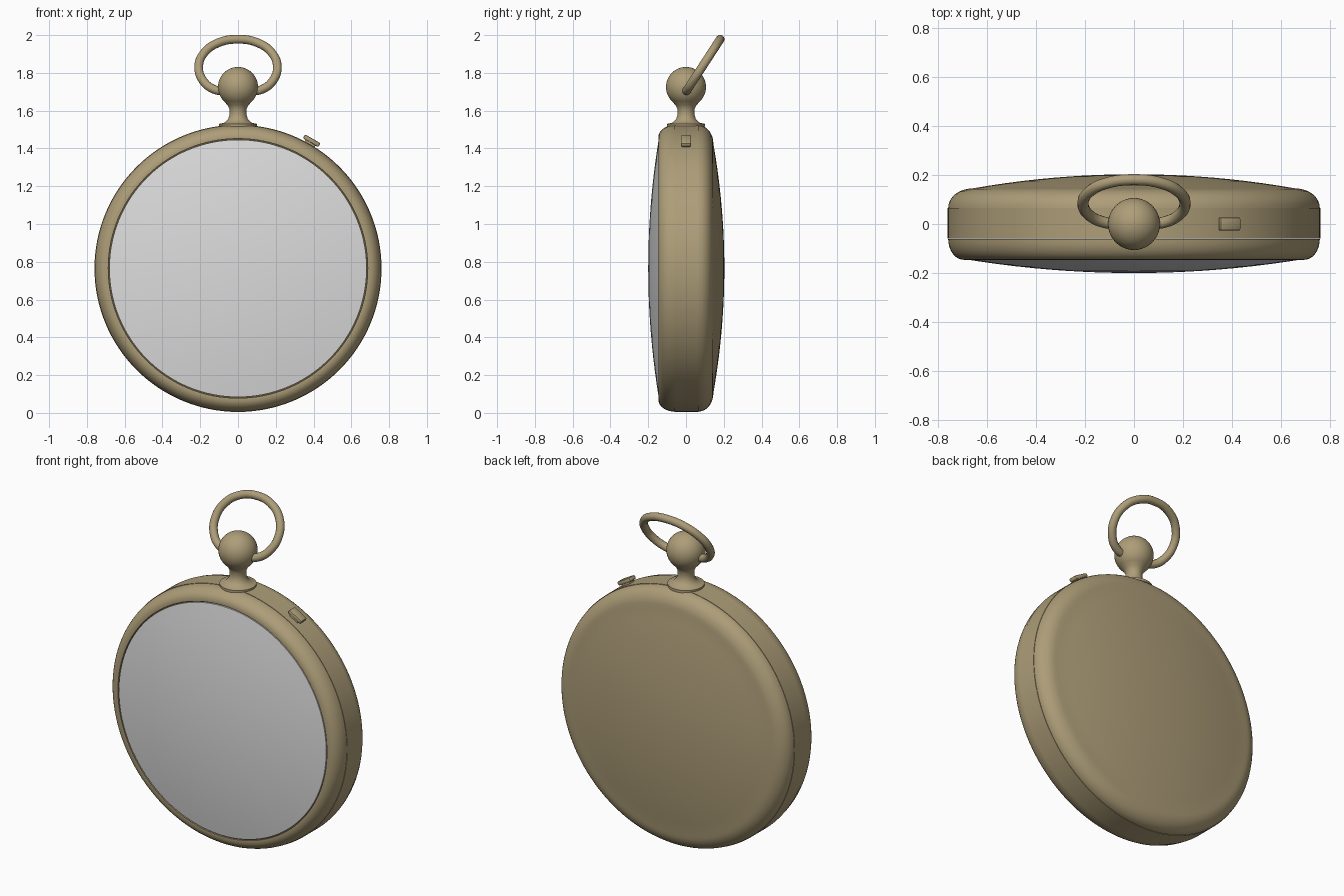
import bpy, bmesh, math
from mathutils import Vector, Matrix

old = bpy.data.objects.get("Cube")
if old:
    bpy.data.objects.remove(old)

CENTRE = Vector((0, 0, 0.765))
RADIUS = 0.76


def material(name, rgb):
    m = bpy.data.materials.new(name)
    m.use_nodes = True
    m.diffuse_color = (*rgb, 1)
    bsdf = next(n for n in m.node_tree.nodes if n.type == 'BSDF_PRINCIPLED')
    bsdf.inputs["Base Color"].default_value = (*rgb, 1)
    return m


brass = material("antique brass", (0.42, 0.34, 0.19))
shadow_brass = material("dark brass", (0.1, 0.08, 0.04))
glass = material("pale glass", (0.72, 0.72, 0.72))


def finish(obj, mat, angle=35):
    obj.data.materials.append(mat)
    bpy.ops.object.select_all(action='DESELECT')
    obj.select_set(True)
    bpy.context.view_layer.objects.active = obj
    bpy.ops.object.shade_smooth_by_angle(angle=math.radians(angle))
    return obj


def from_bmesh(name, bm, mat):
    bmesh.ops.remove_doubles(bm, verts=bm.verts, dist=1e-5)
    bmesh.ops.recalc_face_normals(bm, faces=bm.faces)
    mesh = bpy.data.meshes.new(name)
    bm.to_mesh(mesh)
    bm.free()
    obj = bpy.data.objects.new(name, mesh)
    bpy.context.collection.objects.link(obj)
    return finish(obj, mat)


def lathe(name, profile, mat, matrix, steps=128):
    """Turn (radius, height) points around the z axis, then place the result."""
    bm = bmesh.new()
    verts = [bm.verts.new((r, 0, h)) for r, h in profile]
    edges = [bm.edges.new(pair) for pair in zip(verts, verts[1:])]
    bmesh.ops.spin(bm, geom=verts + edges, axis=(0, 0, 1), cent=(0, 0, 0),
                   angle=math.tau, steps=steps, use_duplicate=False)
    bmesh.ops.transform(bm, matrix=matrix, verts=bm.verts)
    return from_bmesh(name, bm, mat)


def dome(radius, rim, crown, count=10):
    """Shallow spherical cap as (radius, height) points from rim to centre."""
    return [(radius * (1 - i / count),
             rim + (crown - rim) * (1 - (1 - i / count) ** 2))
            for i in range(count + 1)]


def corner(r0, h0, r1, h1, count=8):
    """Quarter ellipse from the outer wall (r0, h0) to the face (r1, h1)."""
    return [(r1 + (r0 - r1) * math.cos(a), h0 + (h1 - h0) * math.sin(a))
            for a in (math.pi / 2 * i / count for i in range(count + 1))]


# Case: height axis points to the front
to_front = Matrix.Translation(CENTRE) @ Matrix.Rotation(math.pi / 2, 4, 'X')
to_back = Matrix.Translation(CENTRE) @ Matrix.Rotation(-math.pi / 2, 4, 'X')
lathe("middle_band", [(0.7, -0.065), (RADIUS, -0.065), (RADIUS, 0.06), (0.7, 0.06)],
      brass, to_front)
lathe("front_bezel", [(0.7, 0.061)] + corner(RADIUS - 0.002, 0.061, 0.695, 0.146)
      + [(0.687, 0.146), (0.687, 0.125)], brass, to_front)
lathe("bezel_groove", [(0.69, 0.136), (0.675, 0.136)], shadow_brass, to_front)
lathe("front_glass", [(0.681, 0.12)] + dome(0.681, 0.145, 0.2), glass, to_front)
lathe("back_cover", [(0.7, 0.066)] + corner(RADIUS - 0.002, 0.066, 0.66, 0.145)
      + dome(0.66, 0.145, 0.203)[1:], brass, to_back)

# Neck with a flared foot
lathe("neck", [(0, 1.5), (0.1, 1.515), (0.1, 1.53), (0.07, 1.537), (0.052, 1.555),
               (0.045, 1.58), (0.046, 1.61), (0.056, 1.63), (0.075, 1.65), (0, 1.66)],
      brass, Matrix.Identity(4), 48)

# Ball crown
bpy.ops.mesh.primitive_uv_sphere_add(segments=48, ring_count=24, radius=0.106,
                                     location=(0, 0, 1.725))
ball = bpy.context.object
ball.name = "crown_ball"
finish(ball, brass)

# Hanging ring, leaning backwards with both ends in the ball
half = [(0.07, 1.702), (0.125, 1.712), (0.182, 1.755), (0.208, 1.83),
        (0.18, 1.905), (0.105, 1.959)]
path = half + [(0, 1.978)] + [(-x, z) for x, z in reversed(half)]
curve = bpy.data.curves.new("hanging_ring", 'CURVE')
curve.dimensions = '3D'
curve.bevel_depth = 0.023
curve.bevel_resolution = 5
curve.use_fill_caps = True
spline = curve.splines.new('BEZIER')
spline.bezier_points.add(len(path) - 1)
for point, (x, z) in zip(spline.bezier_points, path):
    point.co = (x, (z - 1.7) * 0.65, z)
    point.handle_left_type = point.handle_right_type = 'AUTO'
ring = bpy.data.objects.new("hanging_ring", curve)
bpy.context.collection.objects.link(ring)
bpy.ops.object.select_all(action='DESELECT')
ring.select_set(True)
bpy.context.view_layer.objects.active = ring
bpy.ops.object.convert(target='MESH')
finish(bpy.context.object, brass)


def rim_block(name, angle, height, size, bevel):
    """Box standing on the rim; size is (tangent, depth, radial)."""
    bm = bmesh.new()
    bmesh.ops.create_cube(bm, size=1)
    bmesh.ops.scale(bm, vec=size, verts=bm.verts)
    bmesh.ops.bevel(bm, geom=bm.edges[:], offset=bevel, segments=2,
                    affect='EDGES', profile=0.5)
    place = (Matrix.Translation(CENTRE) @ Matrix.Rotation(math.radians(angle), 4, 'Y')
             @ Matrix.Translation((0, 0, RADIUS + height)))
    bmesh.ops.transform(bm, matrix=place, verts=bm.verts)
    return from_bmesh(name, bm, brass)


# Push button on the upper left rim
rim_block("button_stem", 30, 0, (0.06, 0.045, 0.04), 0.004)
rim_block("button_cap", 30, 0.02, (0.095, 0.055, 0.024), 0.008)
